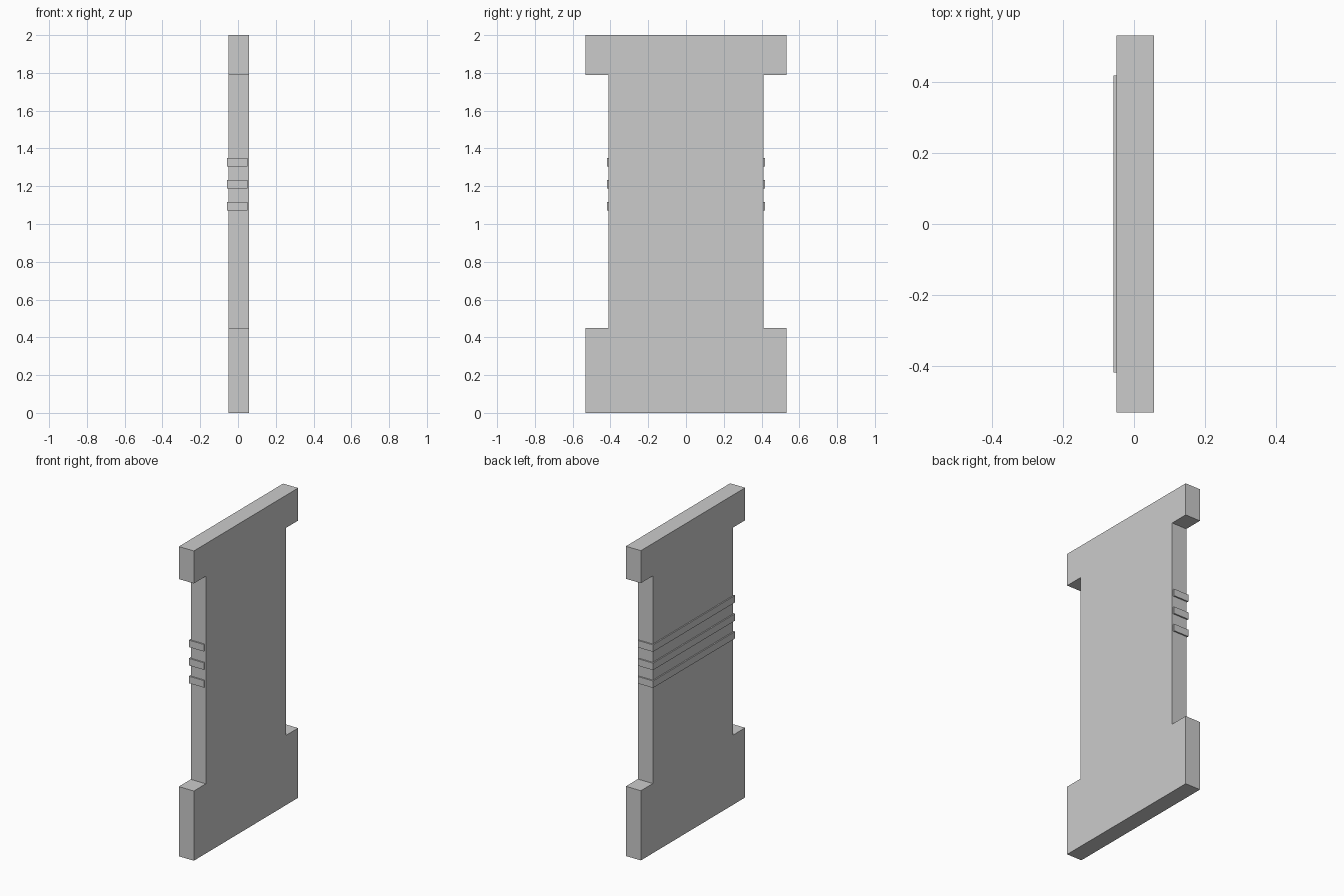
import bpy, bmesh

if "Cube" in bpy.data.objects:
    bpy.data.objects.remove(bpy.data.objects["Cube"])

X_BACK, X_FACE = -0.05, 0.057


def make_object(name, bm):
    bmesh.ops.recalc_face_normals(bm, faces=bm.faces)
    mesh = bpy.data.meshes.new(name)
    bm.to_mesh(mesh)
    bm.free()
    obj = bpy.data.objects.new(name, mesh)
    bpy.context.collection.objects.link(obj)
    return obj


def extrude_profile(name, points, x0, x1):
    """Extrude a (y, z) outline along x."""
    bm = bmesh.new()
    face = bm.faces.new([bm.verts.new((x0, y, z)) for y, z in points])
    result = bmesh.ops.extrude_face_region(bm, geom=[face])
    verts = [g for g in result["geom"] if isinstance(g, bmesh.types.BMVert)]
    bmesh.ops.translate(bm, verts=verts, vec=(x1 - x0, 0, 0))
    return make_object(name, bm)


# I-shaped panel: wide foot, narrow middle, wide head
half = [(0.532, 0), (0.532, 0.45), (0.41, 0.45),
        (0.41, 1.79), (0.532, 1.79), (0.532, 2.0)]
outline = half + [(-y, z) for y, z in reversed(half)]
extrude_profile("panel", outline, X_BACK, X_FACE)

# Three raised bands wrapping the sides and the -x face
for i, z in enumerate((1.095, 1.21, 1.328)):
    w, h = 0.419, 0.0225
    extrude_profile(f"band_{i + 1}",
                    [(-w, z - h), (w, z - h), (w, z + h), (-w, z + h)],
                    -0.058, 0.049)
